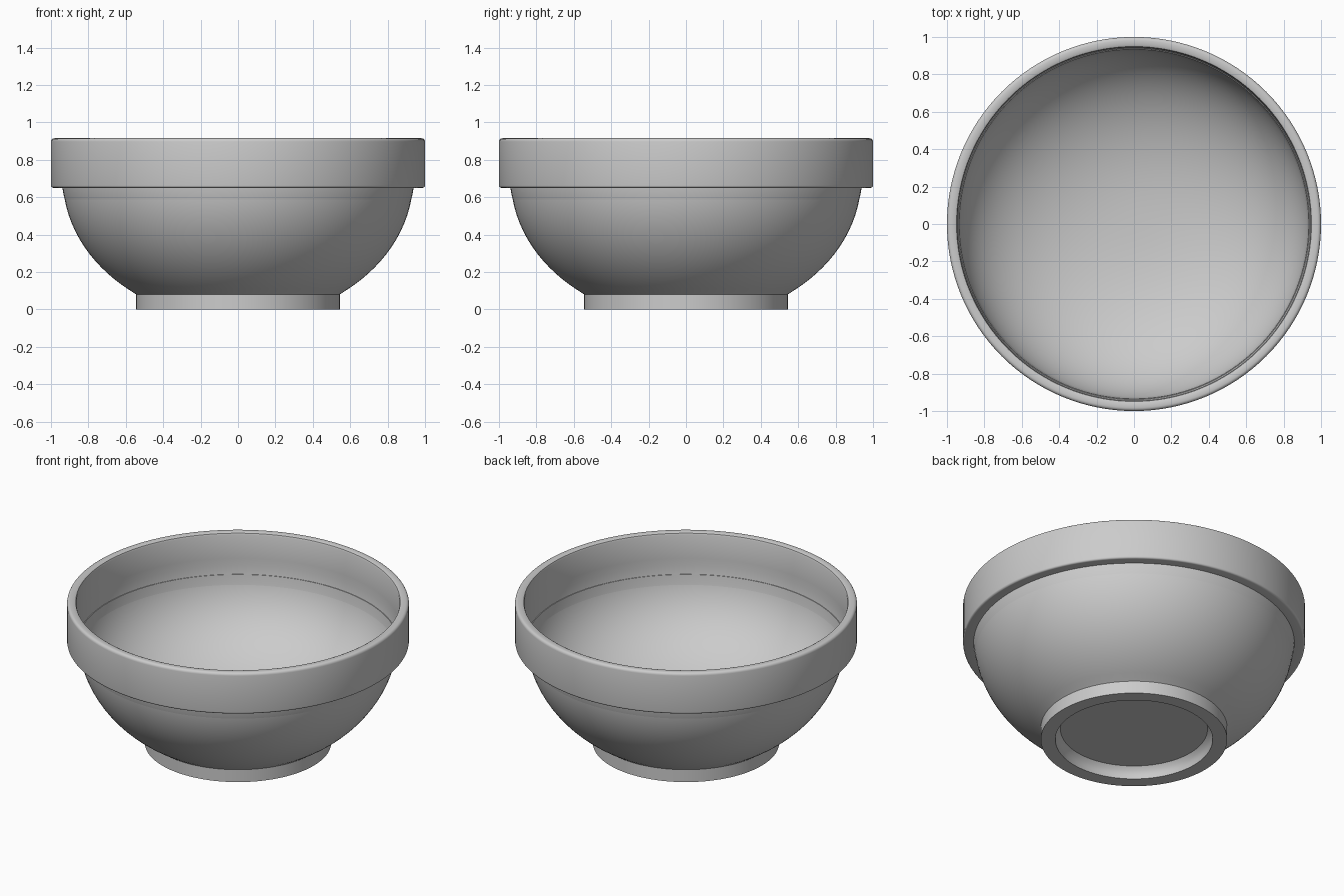
import bpy, bmesh, math

if "Cube" in bpy.data.objects:
    bpy.data.objects.remove(bpy.data.objects["Cube"])

SEG = 128
grey = bpy.data.materials.new("plain grey")
grey.diffuse_color = (0.6, 0.6, 0.6, 1)
grey.use_nodes = True
grey.node_tree.nodes["Principled BSDF"].inputs["Base Color"].default_value = grey.diffuse_color

# foot ring, from the centre of its recess outwards
profile = [(0, 0.07), (0.43, 0.07), (0.448, 0.05), (0.457, 0.025), (0.46, 0),
           (0.545, 0), (0.545, 0.08)]
# outer wall: part of an ellipse
for i in range(1, 17):
    z = 0.08 + (0.65 - 0.08) * (i / 16) ** 1.4
    t = (0.70 - z) / 0.76
    profile.append((0.937 * math.sqrt(1 - t * t), z))
# straight collar with softened edges
def corner(cx, cz, r, a0):
    for i in range(5):
        a = math.radians(a0 + i * 22.5)
        profile.append((cx + r * math.cos(a), cz + r * math.sin(a)))
corner(0.988, 0.662, 0.012, -90)
corner(0.982, 0.897, 0.018, 0)
profile.append((0.96, 0.915))
profile.append((0.949, 0.91))
profile.append((0.945, 0.90))
# inside of the bowl
for i in range(33):
    a = math.pi / 2 * i / 32
    p = 2 / 2.3
    r = 0.945 * max(math.cos(a), 0) ** p if i < 32 else 0
    profile.append((r, 0.75 - 0.63 * math.sin(a) ** p))

# revolve the profile
bm = bmesh.new()
verts = [bm.verts.new((r, 0, z)) for r, z in profile]
edges = [bm.edges.new(e) for e in zip(verts, verts[1:])]
bmesh.ops.spin(bm, geom=verts + edges, cent=(0, 0, 0), axis=(0, 0, 1),
               angle=2 * math.pi, steps=SEG, use_merge=True)
bmesh.ops.remove_doubles(bm, verts=bm.verts, dist=1e-5)
bmesh.ops.recalc_face_normals(bm, faces=bm.faces)
mesh = bpy.data.meshes.new("bowl")
bm.to_mesh(mesh)
bm.free()
mesh.materials.append(grey)
bowl = bpy.data.objects.new("bowl", mesh)
bpy.context.collection.objects.link(bowl)
bpy.context.view_layer.objects.active = bowl
bowl.select_set(True)
bpy.ops.object.shade_smooth_by_angle(angle=math.radians(30))
